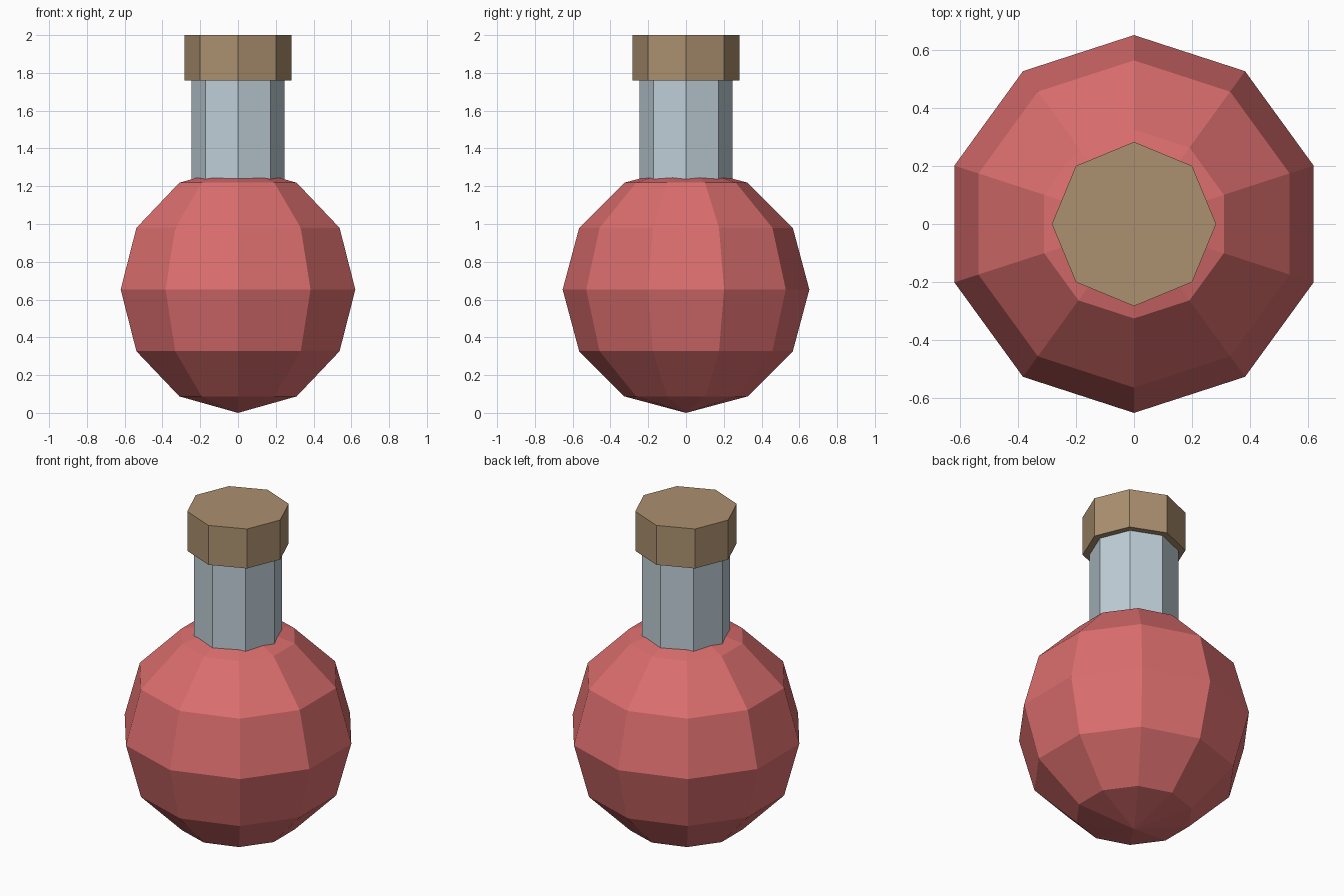
import bpy

if "Cube" in bpy.data.objects:
    bpy.data.objects.remove(bpy.data.objects["Cube"])


def material(name, color):
    mat = bpy.data.materials.new(name)
    mat.diffuse_color = (*color, 1.0)
    mat.use_nodes = True
    mat.node_tree.nodes["Principled BSDF"].inputs["Base Color"].default_value = mat.diffuse_color
    return mat


def finish(name, mat):
    obj = bpy.context.object
    obj.name = name
    obj.data.materials.append(mat)
    bpy.ops.object.shade_flat()
    return obj


def octagon_cylinder(name, radius, bottom, top, mat):
    bpy.ops.mesh.primitive_cylinder_add(
        vertices=8, radius=radius, depth=top - bottom,
        location=(0, 0, (bottom + top) / 2))
    return finish(name, mat)


red = material("potion red", (0.71, 0.155, 0.155))
glass = material("pale blue glass", (0.52, 0.62, 0.685))
cork = material("cork brown", (0.41, 0.28, 0.16))

# Round faceted flask body
R = 0.653
bpy.ops.mesh.primitive_uv_sphere_add(
    segments=10, ring_count=6, radius=R, location=(0, 0, R))
finish("flask_body", red)

# Neck rising out of the body, and the wider stopper on top
octagon_cylinder("flask_neck", 0.245, 1.2, 1.77, glass)
octagon_cylinder("stopper", 0.284, 1.76, 2.0, cork)
